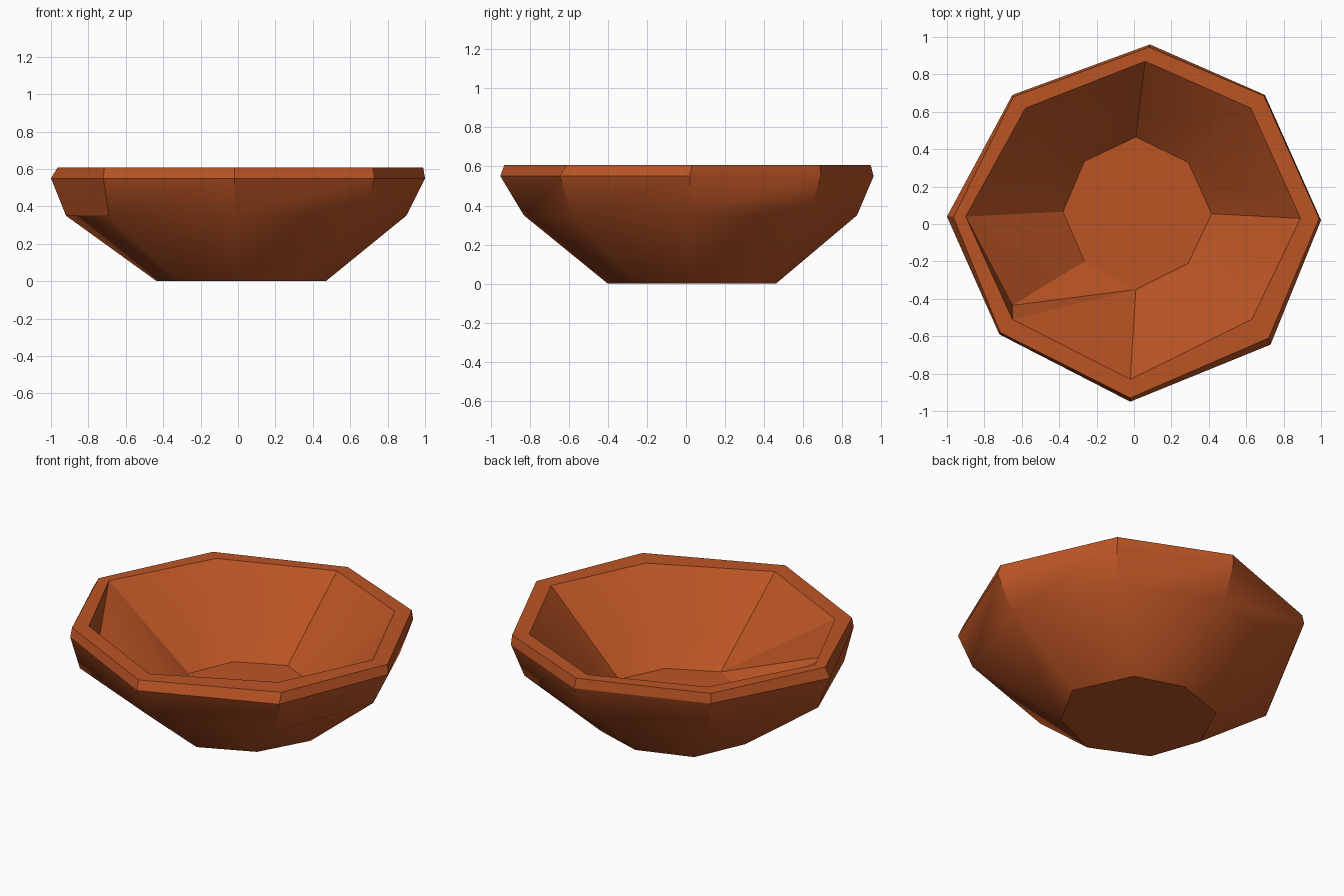
import bpy, bmesh, math

if "Cube" in bpy.data.objects:
    bpy.data.objects.remove(bpy.data.objects["Cube"])

# One flat clay colour
clay = bpy.data.materials.new("terracotta_clay")
clay.diffuse_color = (0.50, 0.09, 0.018, 1)
clay.use_nodes = True
clay.node_tree.nodes["Principled BSDF"].inputs["Base Color"].default_value = clay.diffuse_color

# Hand-shaped octagonal rings: (height, corner positions counter-clockwise)
RINGS = [
    # base
    (0.0, [(.47, .03), (.31, .37), (.02, .46), (-.30, .35),
           (-.435, .05), (-.33, -.25), (0, -.40), (.31, -.26)]),
    # belly
    (0.35, [(.90, .02), (.65, .63), (.08, .875), (-.60, .63),
            (-.92, .04), (-.69, -.54), (-.02, -.83), (.67, -.59)]),
    # widest edge
    (0.55, [(1.0, .02), (.70, .69), (.085, .96), (-.65, .69),
            (-1.0, .04), (-.72, -.59), (-.02, -.95), (.73, -.645)]),
    # outer lip
    (0.607, [(.99, .03), (.695, .685), (.08, .945), (-.645, .68),
             (-.965, .035), (-.715, -.58), (-.02, -.93), (.72, -.61)]),
    # inner lip
    (0.607, [(.89, .03), (.625, .62), (.06, .87), (-.58, .62),
             (-.90, .04), (-.65, -.51), (-.02, -.83), (.63, -.51)]),
    # inner floor
    (0.17, [(.415, .055), (.29, .33), (.01, .465), (-.265, .335),
            (-.38, .065), (-.265, -.20), (.01, -.35), (.29, -.21)]),
]

bm = bmesh.new()
rings = [[bm.verts.new((x, y, z)) for x, y in pts] for z, pts in RINGS]

# Bottom and inner floor
bm.faces.new(rings[0][::-1])
bm.faces.new(rings[-1])

# Walls and lip between successive rings; two inner panels are left for the dent
for k, (a, b) in enumerate(zip(rings, rings[1:])):
    for i in range(8):
        j = (i + 1) % 8
        if k == 4 and i in (4, 5):
            continue
        bm.faces.new((a[i], a[j], b[j], b[i]))

# Pinched dent in the inner wall
lip, floor = rings[4], rings[5]
dent = bm.verts.new((-.65, -.435, .41))
for tri in ((lip[4], floor[5], floor[4]), (lip[4], dent, floor[5]),
            (lip[4], lip[5], dent), (lip[5], floor[6], dent),
            (dent, floor[6], floor[5]), (lip[5], lip[6], floor[6])):
    bm.faces.new(tri)

bmesh.ops.recalc_face_normals(bm, faces=bm.faces)
mesh = bpy.data.meshes.new("bowl")
bm.to_mesh(mesh)
bm.free()
mesh.materials.append(clay)

bowl = bpy.data.objects.new("bowl", mesh)
bpy.context.collection.objects.link(bowl)
bpy.context.view_layer.objects.active = bowl
bowl.select_set(True)
bpy.ops.object.shade_smooth_by_angle(angle=math.radians(30))
